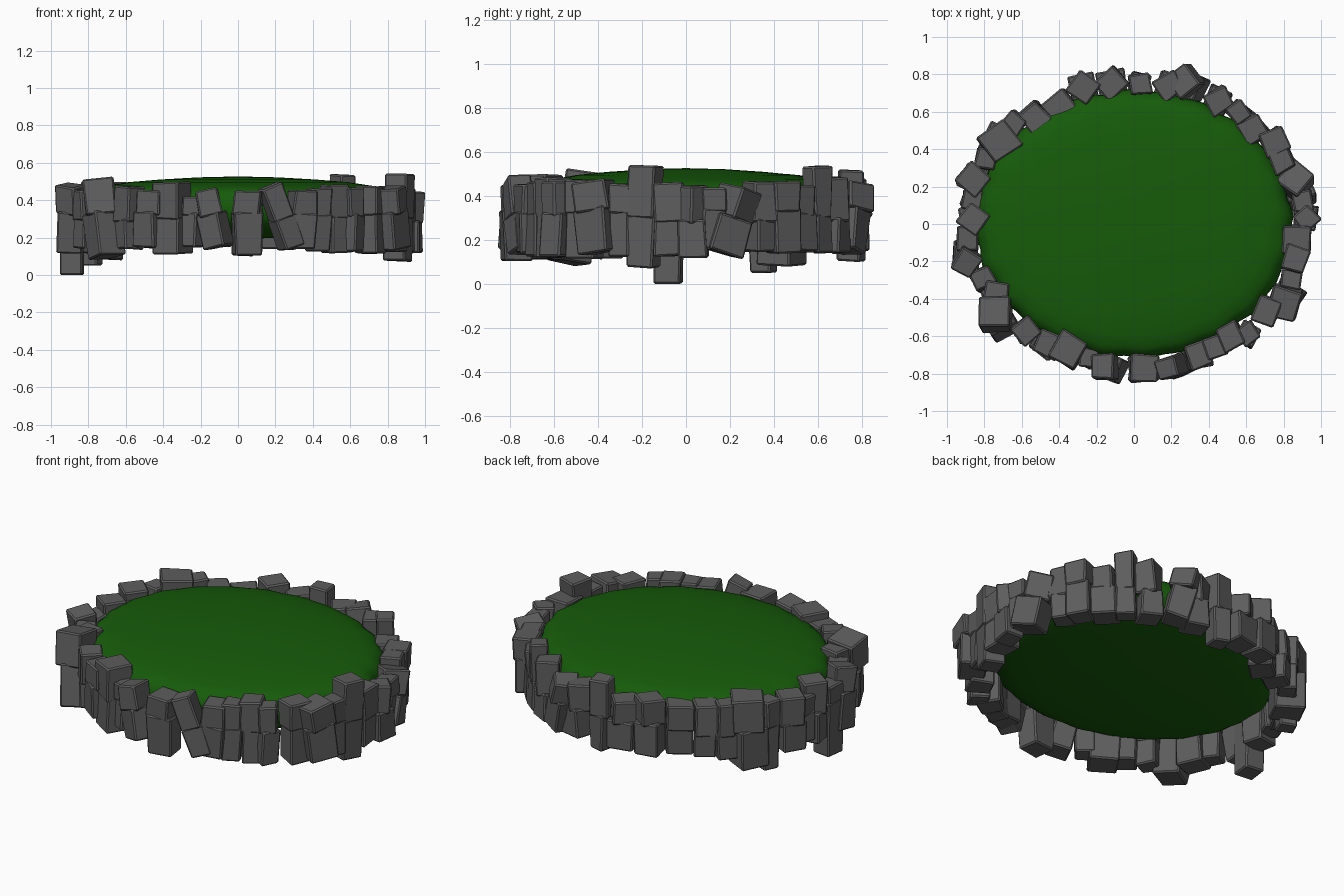
import bpy, bmesh, math, random
from mathutils import Matrix, Vector

if "Cube" in bpy.data.objects:
    bpy.data.objects.remove(bpy.data.objects["Cube"])

random.seed(4)

def material(name, color):
    m = bpy.data.materials.new(name)
    m.diffuse_color = (*color, 1)
    m.use_nodes = True
    m.node_tree.nodes["Principled BSDF"].inputs["Base Color"].default_value = m.diffuse_color
    return m

def make_object(name, bm, mat):
    mesh = bpy.data.meshes.new(name)
    bm.to_mesh(mesh)
    bm.free()
    mesh.materials.append(mat)
    ob = bpy.data.objects.new(name, mesh)
    bpy.context.collection.objects.link(ob)
    return ob

stone_mat = material("stone", (0.11, 0.11, 0.11))
grass_mat = material("grass", (0.008, 0.105, 0.003))

# Stone columns around the ring, clockwise from the back: x, y, width
COLUMNS = [
    (.03, .75, .11), (.19, .74, .13), (.29, .75, .14), (.45, .66, .13),
    (.56, .60, .10), (.63, .50, .14), (.75, .44, .13), (.79, .34, .12),
    (.87, .21, .16), (.92, .03, .12), (.87, -.08, .14), (.86, -.19, .13),
    (.84, -.29, .10), (.81, -.41, .16), (.71, -.46, .14), (.61, -.59, .11),
    (.52, -.60, .13), (.43, -.66, .11), (.34, -.70, .14), (.23, -.755, .12),
    (.05, -.77, .14), (-.14, -.765, .13), (-.35, -.67, .16), (-.46, -.64, .14),
    (-.58, -.57, .12), (-.73, -.50, .16), (-.74, -.38, .14), (-.81, -.29, .11),
    (-.90, -.18, .13), (-.89, -.08, .12), (-.86, .03, .13), (-.86, .24, .14),
    (-.79, .35, .11), (-.72, .44, .17), (-.64, .54, .11), (-.53, .57, .14),
    (-.39, .62, .15), (-.27, .73, .14), (-.12, .75, .14),
    (-.24, -.715, .10), (.90, .12, .11), (-.86, .13, .11)]
# Columns that reach above or below the rest: index -> (bottom, top)
SPECIAL = {0: (.10, .52), 4: (.14, .54), 11: (.07, .54), 20: (.10, .45),
           22: (.11, .50), 25: (.09, .51), 29: (0, .42), 32: (.05, .46),
           33: (.08, .50), 39: (.15, .42), 40: (.15, .44), 41: (.15, .42)}
# Leaning columns: index -> sideways tilt in degrees
LEAN = {2: 12, 8: 18, 13: -8, 19: -20, 21: -12, 25: -10, 28: 10}
# Upper blocks turned in plan: index -> degrees from the x axis
TURN = {0: 8, 1: 35, 2: 38, 3: 30, 5: 30, 8: 50, 9: 40, 13: 75, 20: -5, 21: 0,
        22: 60, 25: 0, 26: -10, 28: 60, 30: 55, 31: 50, 33: 35, 37: 55, 38: 40}

def add_stone(bm, pos, size, turn, lean, facing):
    m = (Matrix.Translation(pos) @ Matrix.Rotation(facing, 4, 'Z')
         @ Matrix.Rotation(lean, 4, 'Y') @ Matrix.Rotation(turn - facing, 4, 'Z'))
    verts = bmesh.ops.create_cube(bm, size=1)["verts"]
    for v in verts:
        j = Vector([random.uniform(-.008, .008) for _ in range(3)])
        j.z = min(j.z, 0) if v.co.z > 0 else max(j.z, 0)
        v.co = m @ (Vector(a * b for a, b in zip(v.co, size)) + j)

# Two courses of rough blocks
courses = {"lower_stones": bmesh.new(), "upper_stones": bmesh.new()}
for i, (x, y, w) in enumerate(COLUMNS):
    bottom, top = SPECIAL.get(i, (random.uniform(.11, .15), random.uniform(.44, .49)))
    seam = random.uniform(.28, .34)
    facing = math.atan2(y, x) + math.pi / 2
    lean = math.radians(LEAN.get(i, random.uniform(-2, 2)))
    for name, lo, hi in (("lower_stones", bottom, seam + .01),
                         ("upper_stones", seam - .01, top)):
        turn = facing + random.uniform(-.25, .25)
        if name == "upper_stones" and i in TURN:
            turn = math.radians(TURN[i])
        mid = (lo + hi) / 2
        shift = math.tan(lean) * (mid - .31)
        pos = Vector((x + shift * math.cos(facing), y + shift * math.sin(facing), mid))
        size = (w * random.uniform(.94, 1.06), w * random.uniform(.94, 1.04), hi - lo)
        add_stone(courses[name], pos, size, turn, 0 if i == 29 else lean, facing)
for name, bm in courses.items():
    ob = make_object(name, bm, stone_mat)
    bev = ob.modifiers.new("worn_edges", 'BEVEL')
    bev.width = .008
    bev.segments = 1

# Grass cushion: shallow dome above, mirrored below, with a slightly rippled edge
HALF = [(.25, .522), (.5, .510), (.7, .496), (.85, .477), (.93, .46),
        (.975, .435), (1.0, .395)]
MIDDLE = .36
PROFILE = HALF + [(1.005, MIDDLE)] + [(r, 2 * MIDDLE - z) for r, z in HALF[::-1]]
SIDES = 96
bm = bmesh.new()
centre = bm.verts.new((0, 0, .527))
base = bm.verts.new((0, 0, 2 * MIDDLE - .527))
previous = None
for r, z in PROFILE:
    ring = []
    for k in range(SIDES):
        a = 2 * math.pi * k / SIDES
        ripple = 1 + .009 * r ** 6 * (math.sin(24 * a) + .5 * math.sin(17 * a))
        ring.append(bm.verts.new((.84 * r * ripple * math.cos(a),
                                  .71 * r * ripple * math.sin(a), z)))
    for k in range(SIDES):
        n = (k + 1) % SIDES
        if previous:
            bm.faces.new((previous[k], ring[k], ring[n], previous[n]))
        else:
            bm.faces.new((centre, ring[k], ring[n]))
    previous = ring
for k in range(SIDES):
    bm.faces.new((previous[(k + 1) % SIDES], previous[k], base))
for f in bm.faces:
    f.smooth = True
make_object("grass", bm, grass_mat)
